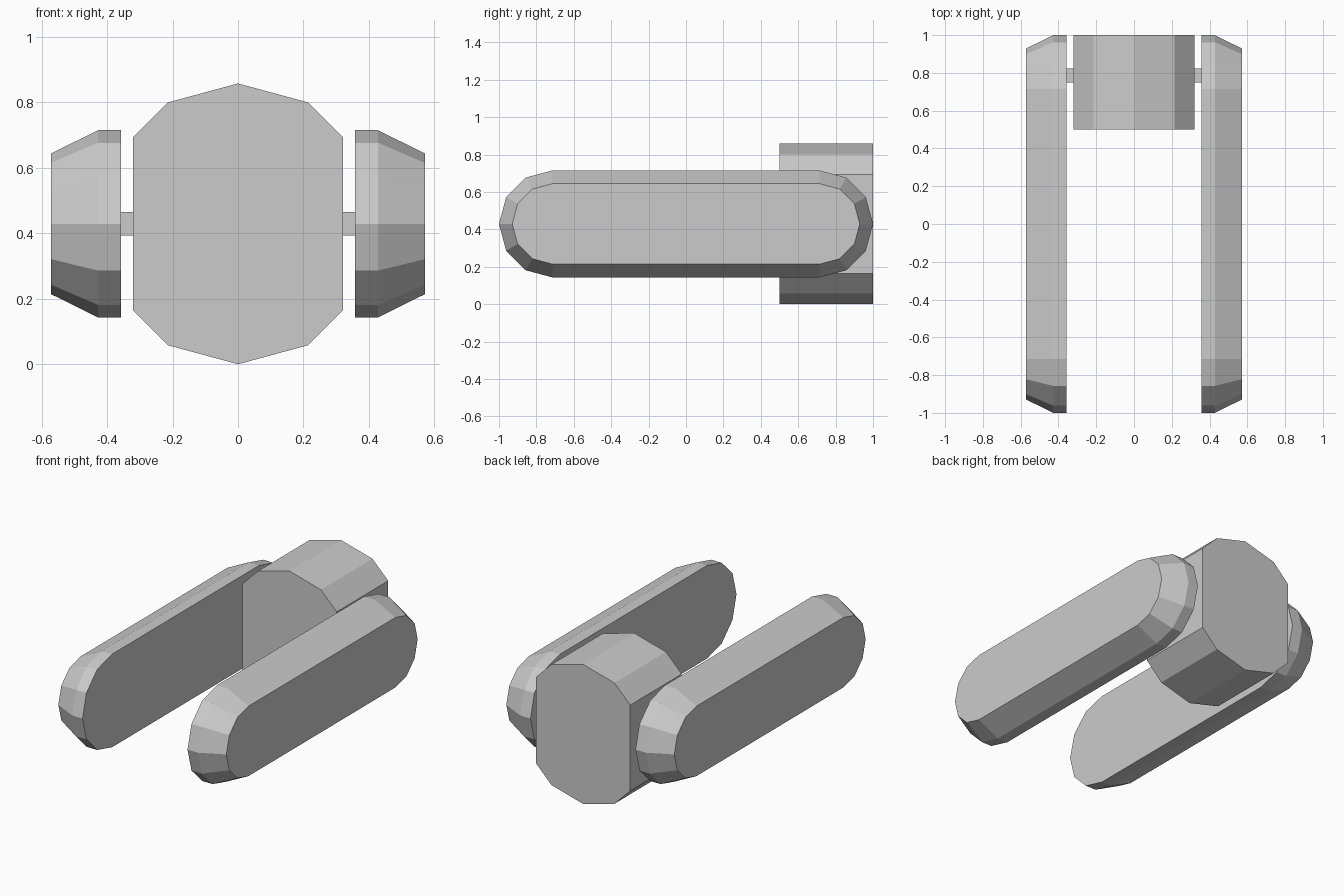
import bpy
import bmesh
import math

if "Cube" in bpy.data.objects:
    bpy.data.objects.remove(bpy.data.objects["Cube"])

ZC = 0.429  # shared mid height


def loft(name, rings):
    """Closed solid through matching rings of points."""
    bm = bmesh.new()
    loops = [[bm.verts.new(p) for p in ring] for ring in rings]
    for a, b in zip(loops, loops[1:]):
        for i in range(len(a)):
            j = (i + 1) % len(a)
            bm.faces.new((a[i], a[j], b[j], b[i]))
    bm.faces.new(loops[0])
    bm.faces.new(loops[-1])
    bmesh.ops.recalc_face_normals(bm, faces=bm.faces)
    mesh = bpy.data.meshes.new(name)
    bm.to_mesh(mesh)
    bm.free()
    obj = bpy.data.objects.new(name, mesh)
    bpy.context.collection.objects.link(obj)
    return obj


def stadium(x, r, half=0.714, steps=6):
    """Faceted capsule outline in the yz plane."""
    ring = []
    for side in (1, -1):
        for i in range(steps + 1):
            a = math.pi * (i / steps - 0.5)
            ring.append((x, side * (half + r * math.cos(a)), ZC + side * r * math.sin(a)))
    return ring


# Central hull: faceted profile extruded along y
quarter = [(0.0, 0.0), (0.214, 0.058), (0.321, 0.165)]
right = quarter + [(x, 2 * ZC - z) for x, z in reversed(quarter)]
profile = right + [(-x, z) for x, z in reversed(right) if x > 0]
loft("central_hull", [[(x, y, z) for x, z in profile] for y in (0.5, 1.0)])

for side, label in ((1, "right"), (-1, "left")):
    # Long side pod with tapered outer rim
    loft(label + "_pod", [stadium(side * x, r) for x, r in
                          ((0.357, 0.286), (0.428, 0.286), (0.571, 0.215))])
    # Short square strut joining hull and pod
    h = 0.036
    loft(label + "_strut", [[(side * x, 0.786 + dy, ZC + dz) for dy, dz in
                             ((-h, -h), (h, -h), (h, h), (-h, h))]
                            for x in (0.321, 0.357)])
